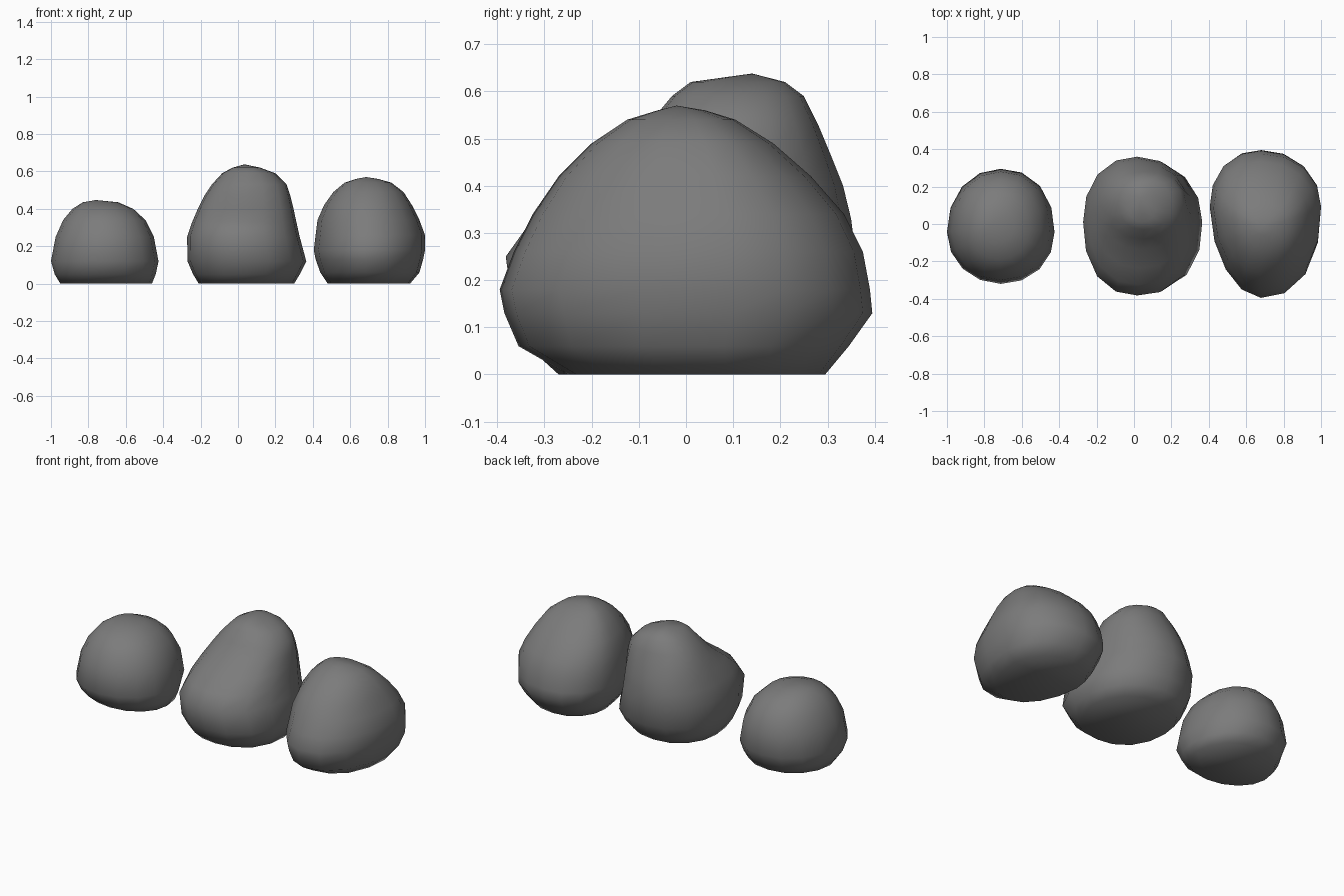
import bpy, bmesh, math

SIDES = 16

stone = bpy.data.materials.new("stone_grey")
stone.diffuse_color = (0.2, 0.2, 0.2, 1)


def rock(name, widest, exps, rings, peak):
    """Loft egg-shaped rings. widest: plan fractions where the rock is broadest,
    exps: roundness of each quadrant, rings: (z, x0, x1, y0, y1)."""
    bm = bmesh.new()
    loops = []
    for z, x0, x1, y0, y1 in rings:
        cx = x0 + (x1 - x0) * widest[0]
        cy = y0 + (y1 - y0) * widest[1]
        loop = []
        for i in range(SIDES):
            a = 2 * math.pi * i / SIDES
            c, s = math.cos(a), math.sin(a)
            e = exps[i * 4 // SIDES]
            k = (abs(c) ** e + abs(s) ** e) ** (-1 / e)
            rx = x1 - cx if c > 0 else cx - x0
            ry = y1 - cy if s > 0 else cy - y0
            loop.append(bm.verts.new((cx + rx * c * k, cy + ry * s * k, z)))
        loops.append(loop)
    for lo, hi in zip(loops, loops[1:]):
        for i in range(SIDES):
            j = (i + 1) % SIDES
            bm.faces.new((lo[i], lo[j], hi[j], hi[i]))
    # crown and flat base
    tip = bm.verts.new(peak)
    for i in range(SIDES):
        bm.faces.new((loops[-1][i], loops[-1][(i + 1) % SIDES], tip))
    bm.faces.new(loops[0][::-1])
    bmesh.ops.recalc_face_normals(bm, faces=bm.faces)
    for f in bm.faces:
        f.smooth = True
    mesh = bpy.data.meshes.new(name)
    bm.to_mesh(mesh)
    bm.free()
    mesh.materials.append(stone)
    ob = bpy.data.objects.new(name, mesh)
    bpy.context.collection.objects.link(ob)
    return ob


# low rounded rock
rock("left_rock", (0.5, 0.45), (2.2, 2.1, 2.0, 2.1), [
    (0.00, -0.95, -0.46, -0.22, 0.22),
    (0.05, -0.98, -0.44, -0.28, 0.26),
    (0.12, -1.00, -0.425, -0.32, 0.295),
    (0.25, -0.975, -0.45, -0.30, 0.28),
    (0.34, -0.935, -0.495, -0.255, 0.235),
    (0.40, -0.885, -0.56, -0.19, 0.17),
    (0.435, -0.83, -0.64, -0.10, 0.09),
], (-0.76, 0.0, 0.447))

# tall rock with its peak set back and a sloping front shoulder
rock("middle_rock", (0.48, 0.53), (2.1, 2.2, 2.3, 2.4), [
    (0.00, -0.21, 0.30, -0.27, 0.26),
    (0.05, -0.24, 0.33, -0.325, 0.31),
    (0.12, -0.27, 0.365, -0.365, 0.345),
    (0.25, -0.272, 0.33, -0.382, 0.36),
    (0.33, -0.245, 0.312, -0.325, 0.35),
    (0.40, -0.215, 0.297, -0.235, 0.333),
    (0.47, -0.18, 0.28, -0.135, 0.305),
    (0.53, -0.14, 0.26, -0.08, 0.28),
    (0.59, -0.085, 0.20, -0.03, 0.25),
    (0.62, -0.03, 0.12, 0.01, 0.21),
], (0.035, 0.14, 0.638))

# egg-shaped rock narrowing towards the front
rock("right_rock", (0.46, 0.62), (2.1, 2.2, 1.85, 2.3), [
    (0.00, 0.48, 0.92, -0.25, 0.295),
    (0.06, 0.44, 0.97, -0.355, 0.345),
    (0.13, 0.415, 0.99, -0.385, 0.395),
    (0.18, 0.405, 1.00, -0.395, 0.39),
    (0.26, 0.415, 1.00, -0.365, 0.375),
    (0.34, 0.425, 0.97, -0.325, 0.335),
    (0.42, 0.46, 0.93, -0.27, 0.265),
    (0.49, 0.51, 0.885, -0.20, 0.185),
    (0.54, 0.57, 0.82, -0.125, 0.105),
    (0.56, 0.63, 0.75, -0.06, 0.04),
], (0.685, -0.02, 0.57))
